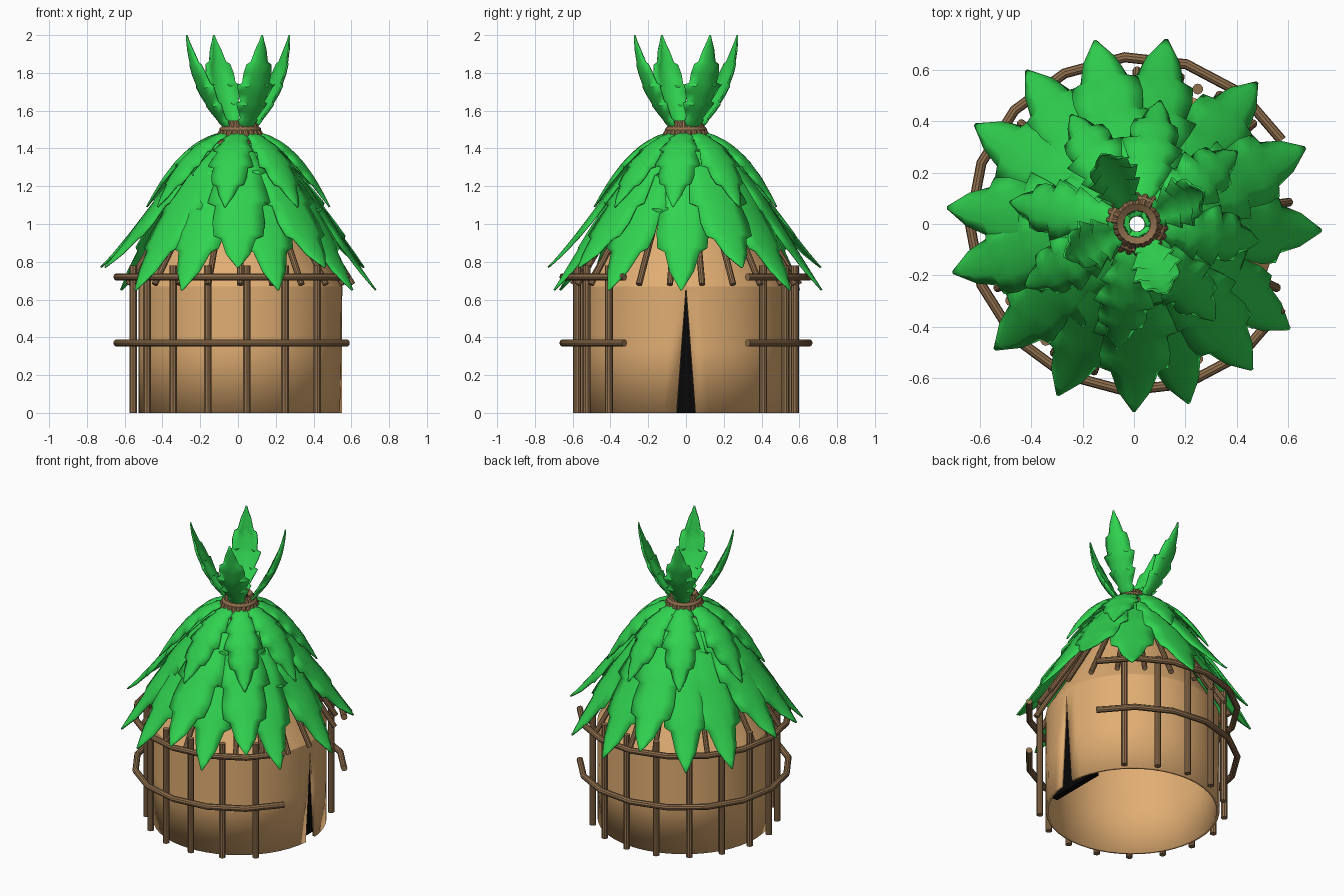
import bpy, bmesh, math, random
from mathutils import Vector

if "Cube" in bpy.data.objects:
    bpy.data.objects.remove(bpy.data.objects["Cube"])

random.seed(4)
CX = 0.012  # hut axis


def material(name, rgb):
    m = bpy.data.materials.new(name)
    m.diffuse_color = (*rgb, 1)
    m.use_nodes = True
    m.node_tree.nodes["Principled BSDF"].inputs["Base Color"].default_value = m.diffuse_color
    return m


CLOTH = material("tan_cloth", (0.75, 0.42, 0.17))
WOOD = material("brown_wood", (0.28, 0.16, 0.075))
LEAF = material("green_leaf", (0.03, 0.65, 0.08))
DARK = material("dark_inside", (0.002, 0.002, 0.002))


def finish(bm, name, mat, thickness=0, offset=-1, angle=35):
    bmesh.ops.recalc_face_normals(bm, faces=bm.faces[:])
    me = bpy.data.meshes.new(name)
    bm.to_mesh(me)
    bm.free()
    ob = bpy.data.objects.new(name, me)
    bpy.context.collection.objects.link(ob)
    me.materials.append(mat)
    if thickness:
        mod = ob.modifiers.new("thickness", 'SOLIDIFY')
        mod.thickness = thickness
        mod.offset = offset
    if angle:
        bpy.ops.object.select_all(action='DESELECT')
        ob.select_set(True)
        bpy.context.view_layer.objects.active = ob
        bpy.ops.object.shade_smooth_by_angle(angle=math.radians(angle))
    return ob


def polar(r, deg, z):
    a = math.radians(deg)
    return Vector((CX + r * math.cos(a), r * math.sin(a), z))


def tube(bm, pts, rad, closed=False, sides=10):
    rings, n = [], len(pts)
    for i, p in enumerate(pts):
        a = pts[i - 1] if (i or closed) else p
        b = pts[(i + 1) % n] if (i < n - 1 or closed) else p
        d = (b - a).normalized()
        ref = Vector((0, 0, 1)) if abs(d.z) < 0.95 else Vector((1, 0, 0))
        u = d.cross(ref).normalized()
        v = d.cross(u)
        rings.append([bm.verts.new(p + rad * (math.cos(k * math.tau / sides) * u
                      + math.sin(k * math.tau / sides) * v)) for k in range(sides)])
    for i in range(n if closed else n - 1):
        r0, r1 = rings[i], rings[(i + 1) % n]
        for k in range(sides):
            bm.faces.new((r0[k], r0[(k + 1) % sides], r1[(k + 1) % sides], r1[k]))
    if not closed:
        bm.faces.new(rings[0])
        bm.faces.new(rings[-1])


# cloth wall and cone roof, revolved, with a tapering door slit facing +x
bm = bmesh.new()
N = 48
rows = []
for r, z in [(0.54, 0), (0.54, 0.34), (0.54, 0.67), (0.30, 1.08), (0.07, 1.49)]:
    gap = 5.4 * max(0, 1 - z / 0.67)
    rows.append([bm.verts.new(polar(r, gap + (360 - 2 * gap) * i / N, z)) for i in range(N + 1)])
for a, b in zip(rows, rows[1:]):
    for i in range(N):
        bm.faces.new((a[i], a[i + 1], b[i + 1], b[i]))
bmesh.ops.remove_doubles(bm, verts=bm.verts[:], dist=0.0005)
finish(bm, "cloth_wall_and_roof", CLOTH, 0.018, angle=20)

# dark panel behind the slit
bm = bmesh.new()
bmesh.ops.create_cube(bm, size=1)
for v in bm.verts:
    v.co = Vector((0.475 + v.co.x * 0.04, v.co.y * 0.4, 0.335 + v.co.z * 0.67))
finish(bm, "door_shadow_panel", DARK, angle=0)

# upright posts around the wall
bm = bmesh.new()
for i in range(14):
    a = 45 + 270 * i / 13
    tube(bm, [polar(0.577, a, 0), polar(0.577, a, 0.78)], 0.021)
finish(bm, "wall_posts", WOOD)

# two bent rails, open at the door
bm = bmesh.new()
for z in (0.37, 0.72):
    tube(bm, [polar(0.652, 30 + 300 * i / 14, z) for i in range(15)], 0.02)
finish(bm, "wall_rails", WOOD)

# sloping rafters
bm = bmesh.new()
for i in range(22):
    a = (i + 0.5) * 360 / 22
    tube(bm, [polar(0.60, a, 0.68), polar(0.065, a, 1.54)], 0.017)
finish(bm, "roof_rafters", WOOD)

# tie ring at the peak
bm = bmesh.new()
tube(bm, [polar(0.097, i * 15, 1.5) for i in range(24)], 0.014, closed=True)
finish(bm, "peak_tie_ring", WOOD, angle=60)


def leaf(bm, deg, ctrl, half, cup, base, blunt, teeth=5):
    """Serrated leaf along a cubic curve given as (radius, height) points."""
    def at(t):
        s = 1 - t
        w = (s**3, 3 * s * s * t, 3 * s * t * t, t**3)
        return Vector([sum(k * c[j] for k, c in zip(w, ctrl)) for j in (0, 1)])
    # each tooth widens slowly towards the tip, then steps back in
    stations = [(0, 0.85)]
    for k in range(teeth):
        t0, t1 = k / teeth, (k + 1) / teeth
        stations += [(t0 + 0.1, 0.98), (t1 - 0.02, 1.1), (t1, 0.82)]
    stations[-2:] = [(0.96, 1), (1, 1)]
    a = math.radians(deg)
    out, side = Vector((math.cos(a), math.sin(a), 0)), Vector((-math.sin(a), math.cos(a), 0))
    rows = []
    for t, tooth in stations:
        p = at(t)
        d = (at(min(1, t + 0.01)) - at(max(0, t - 0.01))).normalized()
        nrm = out * -d.y + Vector((0, 0, d.x))
        # widest at about 60 percent, then rounding off to a point
        shape = base + (1 - base) * math.sin(math.pi / 2 * min(1, t / 0.6))
        if t > 0.6:
            shape = max(0.03, 1 - ((t - 0.6) / 0.4) ** blunt)
        w = half * shape * tooth
        c = Vector((CX * (1 - t), 0, p.y)) + out * p.x
        rows.append([bm.verts.new(c + side * (w * s) - nrm * (cup * s * s * shape))
                     for s in (-1, -0.5, 0, 0.5, 1)])
    for r0, r1 in zip(rows, rows[1:]):
        for i in range(4):
            bm.faces.new((r0[i], r0[i + 1], r1[i + 1], r1[i]))


def leaf_tier(name, angles, ctrl, half, cup, base=0.25, blunt=2.0):
    bm = bmesh.new()
    for deg in angles:
        lift = random.uniform(-0.006, 0.006)
        mid = [(r + lift, z + lift) for r, z in ctrl[1:3]]
        leaf(bm, deg, [ctrl[0], *mid, ctrl[3]], half, cup, base, blunt)
    finish(bm, name, LEAF, 0.008, 0)


# thatch tiers from the eaves up, then the upright crown
leaf_tier("lower_leaves", (-138, -114, -73, -34, -2, 49, 80, 125, 148),
          [(0.03, 1.46), (0.30, 1.42), (0.48, 1.0), (0.73, 0.65)], 0.15, 0.028)
leaf_tier("middle_leaves", (175, -165, -90, -51, 24, 102),
          [(0.03, 1.47), (0.30, 1.43), (0.49, 1.02), (0.73, 0.77)], 0.15, 0.028)
leaf_tier("upper_leaves", (120, 78, 35, -8, -50, -98, -150, 170),
          [(0.05, 1.49), (0.25, 1.47), (0.38, 1.30), (0.49, 1.09)], 0.11, 0.03, 0.25, 1.5)
leaf_tier("crown_leaves", (25, 115, 205, 295),
          [(0.05, 1.47), (0.17, 1.59), (0.28, 1.73), (0.30, 2.0)], 0.095, -0.035, 0.15, 1.4)
